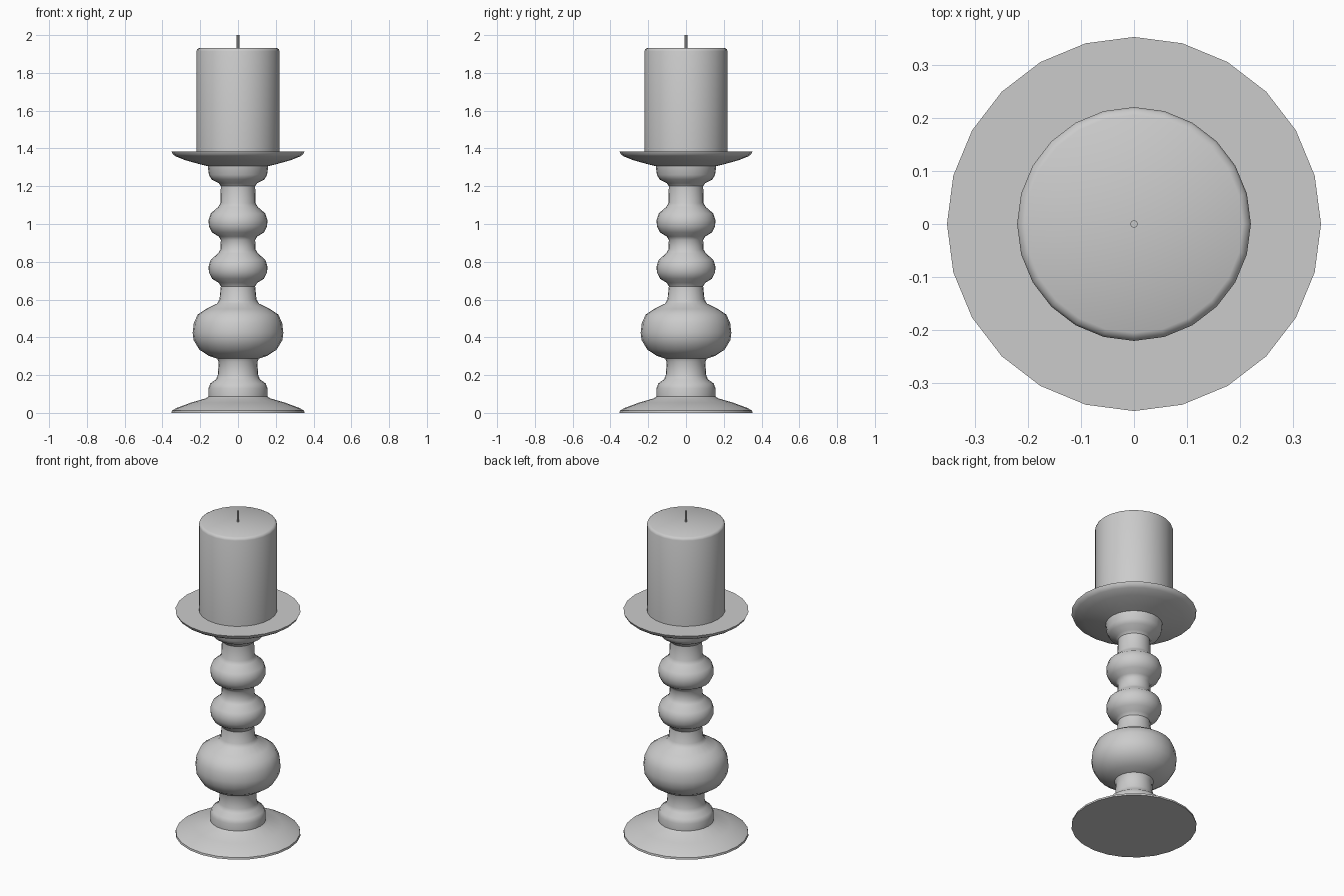
import bpy, bmesh, math

SIDES = 24

cube = bpy.data.objects.get("Cube")
if cube:
    bpy.data.objects.remove(cube, do_unlink=True)

grey = bpy.data.materials.new("plain_grey")
grey.use_nodes = True
GREY = (0.6, 0.6, 0.6, 1)
grey.diffuse_color = GREY
grey.node_tree.nodes["Principled BSDF"].inputs["Base Color"].default_value = GREY


def lathe(name, profile, sides=SIDES, angle=35):
    """Spin a closed (radius, height) profile around the z axis."""
    bm = bmesh.new()
    verts = [bm.verts.new((r, 0, z)) for r, z in profile]
    edges = [bm.edges.new(pair) for pair in zip(verts, verts[1:])]
    bmesh.ops.spin(bm, geom=verts + edges, cent=(0, 0, 0), axis=(0, 0, 1),
                   angle=math.tau, steps=sides, use_duplicate=False)
    bmesh.ops.remove_doubles(bm, verts=bm.verts, dist=0.0005)
    bmesh.ops.recalc_face_normals(bm, faces=bm.faces)
    mesh = bpy.data.meshes.new(name)
    bm.to_mesh(mesh)
    bm.free()
    mesh.materials.append(grey)
    obj = bpy.data.objects.new(name, mesh)
    bpy.context.collection.objects.link(obj)
    bpy.ops.object.select_all(action="DESELECT")
    obj.select_set(True)
    bpy.context.view_layer.objects.active = obj
    bpy.ops.object.shade_smooth_by_angle(angle=math.radians(angle))
    return obj


def bead(z):
    """Small turned bead centred on height z, with its neck fillets."""
    return [(0.091, z - 0.095), (0.102, z - 0.076), (0.137, z - 0.055),
            (0.154, z - 0.022), (0.156, z + 0.01), (0.145, z + 0.045),
            (0.105, z + 0.08), (0.093, z + 0.1)]


# Turned stand: foot, collar, large bulb, two beads, cup and drip plate
foot = [(0, 0), (0.352, 0), (0.35, 0.012), (0.325, 0.026), (0.25, 0.054),
        (0.17, 0.077), (0.156, 0.087)]
collar = [(0.156, 0.13), (0.147, 0.155), (0.116, 0.178), (0.107, 0.2),
          (0.102, 0.27)]
bulb = [(0.11, 0.287), (0.155, 0.302), (0.205, 0.335), (0.235, 0.385),
        (0.24, 0.425), (0.234, 0.475), (0.214, 0.52), (0.17, 0.55),
        (0.112, 0.578), (0.098, 0.6)]
cup = [(0.091, 1.2), (0.102, 1.216), (0.14, 1.236), (0.154, 1.26),
       (0.16, 1.306)]
plate = [(0.2, 1.316), (0.28, 1.338), (0.33, 1.358), (0.346, 1.37),
         (0.352, 1.385), (0, 1.385)]
lathe("candle_stand", foot + collar + bulb + bead(0.765) + bead(1.01)
      + cup + plate)

# Candle with a softened top rim
lathe("candle", [(0, 1.38), (0.22, 1.38), (0.22, 1.915), (0.216, 1.926),
                 (0.205, 1.932), (0, 1.932)], angle=50)

# Wick
lathe("wick", [(0, 1.92), (0.007, 1.92), (0.007, 2), (0, 2)], sides=10)
